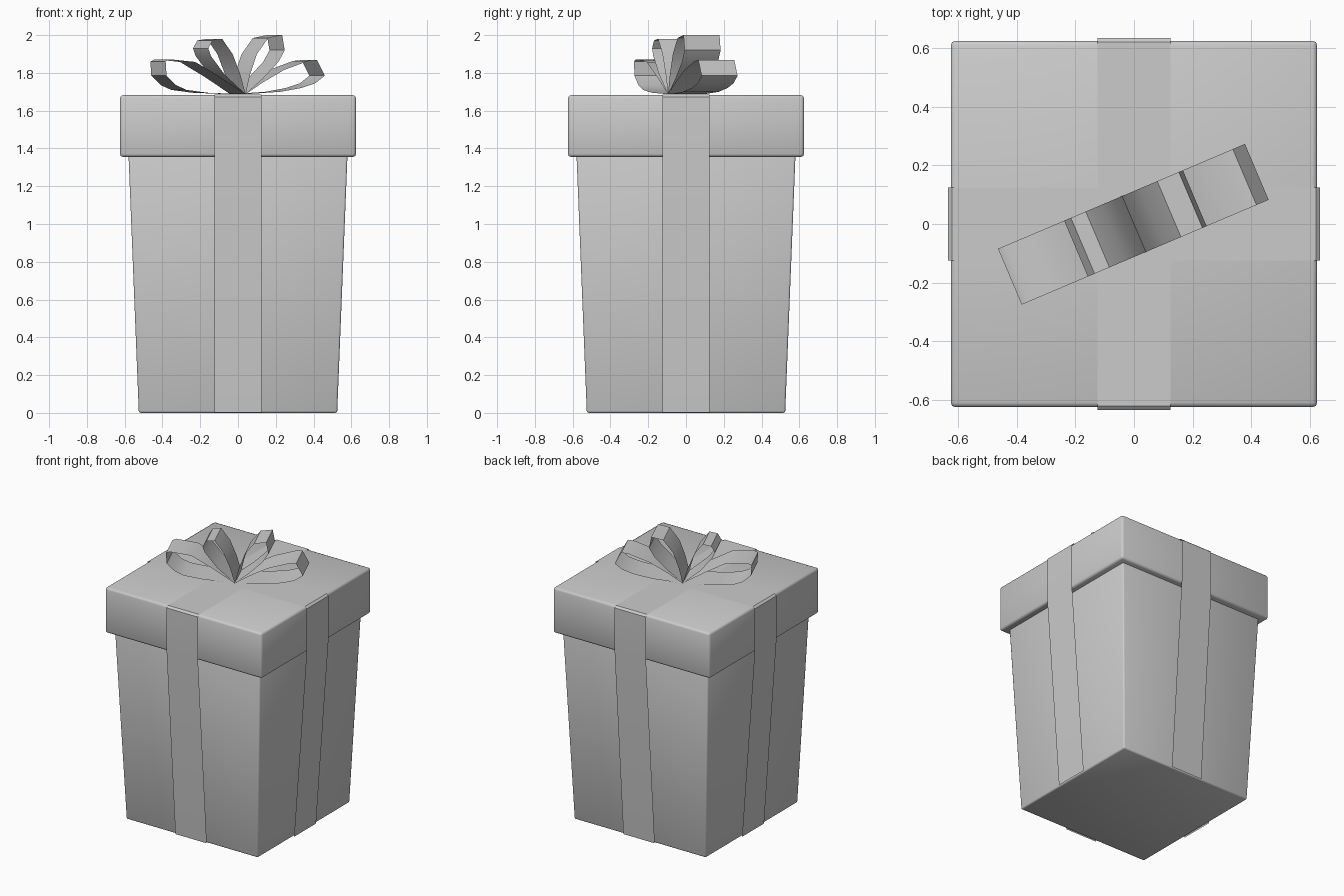
import bpy, bmesh
from math import radians
from mathutils import Matrix

if "Cube" in bpy.data.objects:
    bpy.data.objects.remove(bpy.data.objects["Cube"])


def finish(bm, name):
    me = bpy.data.meshes.new(name)
    bm.to_mesh(me)
    bm.free()
    ob = bpy.data.objects.new(name, me)
    bpy.context.collection.objects.link(ob)
    for p in me.polygons:
        p.use_smooth = True
    return ob


def tapered_box(name, z0, z1, r0, r1, bevel):
    """Square block, half width r0 at z0 and r1 at z1, softened edges."""
    bm = bmesh.new()
    bmesh.ops.create_cube(bm, size=2)
    for v in bm.verts:
        top = v.co.z > 0
        r = r1 if top else r0
        v.co = (v.co.x * r, v.co.y * r, z1 if top else z0)
    bmesh.ops.bevel(bm, geom=bm.edges[:], offset=bevel, segments=2,
                    profile=0.5, affect='EDGES')
    return finish(bm, name)


def strip(name, profile, width, angle, closed=False, sharp=35):
    """Thin ribbon: (u, z) profile swept sideways, turned about z."""
    bm = bmesh.new()
    rows = [[bm.verts.new((u, s * width / 2, z)) for s in (-1, 1)] for u, z in profile]
    pairs = list(zip(rows, rows[1:]))
    if closed:
        pairs.append((rows[-1], rows[0]))
    faces = [bm.faces.new((a[0], b[0], b[1], a[1])) for a, b in pairs]
    bm.normal_update()
    if closed:
        bmesh.ops.recalc_face_normals(bm, faces=faces)
    elif faces[len(faces) // 2].normal.z < 0:
        bmesh.ops.reverse_faces(bm, faces=faces)
    for e in bm.edges:
        if len(e.link_faces) == 2 and e.calc_face_angle() > radians(sharp):
            e.smooth = False
    bmesh.ops.rotate(bm, verts=bm.verts[:], matrix=Matrix.Rotation(radians(angle), 3, 'Z'))
    return finish(bm, name)


# Box and lid
tapered_box("box_body", 0.0, 1.40, 0.525, 0.581, 0.01)
tapered_box("box_lid", 1.355, 1.682, 0.625, 0.625, 0.016)

# Two crossing wrap ribbons, hanging from the lid to the floor
half = [(0.535, 0.002), (0.635, 1.36), (0.635, 1.672), (0.62, 1.685)]
wrap = half + [(-u, z) for u, z in reversed(half)]
strip("wrap_ribbon_x", wrap, 0.25, 0)
strip("wrap_ribbon_y", wrap, 0.25, 90)

# Bow: four loops fanned out from one fold line
loops = {
    "bow_loop_outer_left": [
        (0, 1.687), (-0.22, 1.695), (-0.34, 1.71), (-0.40, 1.735), (-0.455, 1.785),
        (-0.46, 1.86), (-0.435, 1.872), (-0.29, 1.858), (-0.15, 1.78)],
    "bow_loop_outer_right": [
        (0, 1.687), (0.20, 1.70), (0.32, 1.72), (0.40, 1.745), (0.455, 1.785),
        (0.41, 1.868), (0.36, 1.863), (0.22, 1.815), (0.10, 1.75)],
    "bow_loop_inner_left": [
        (0, 1.687), (-0.12, 1.79), (-0.20, 1.89), (-0.215, 1.93),
        (-0.19, 1.972), (-0.135, 1.98), (-0.075, 1.90), (-0.03, 1.79)],
    "bow_loop_inner_right": [
        (0, 1.687), (0.10, 1.77), (0.19, 1.86), (0.225, 1.92),
        (0.21, 2.0), (0.13, 1.985), (0.065, 1.90), (0.025, 1.79)],
}
for name, prof in loops.items():
    strip(name, prof, 0.207, 23, closed=True)
